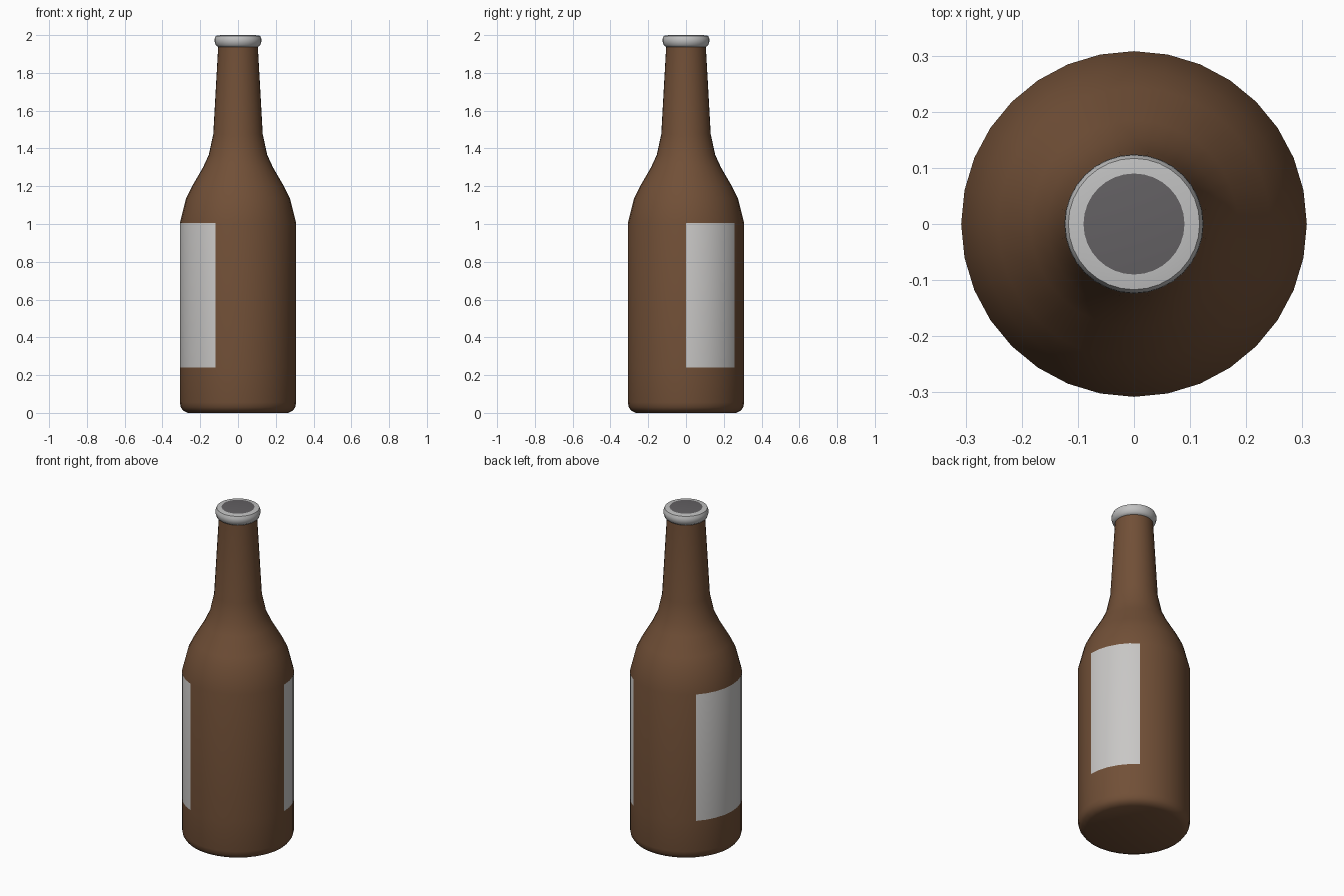
import bpy, bmesh, math

if "Cube" in bpy.data.objects:
    bpy.data.objects.remove(bpy.data.objects["Cube"])

SIDES = 32


def material(name, rgb):
    m = bpy.data.materials.new(name)
    m.diffuse_color = (*rgb, 1)
    m.use_nodes = True
    m.node_tree.nodes["Principled BSDF"].inputs["Base Color"].default_value = m.diffuse_color
    return m


brown = material("brown_glass", (0.165, 0.079, 0.038))
paper = material("label_paper", (0.58, 0.57, 0.56))
silver = material("silver_cap", (0.53, 0.53, 0.53))
grey = material("dark_grey", (0.125, 0.118, 0.125))


def lathe(name, profile, materials, rule):
    """Spin (radius, z) points round z, close both ends, colour by rule(angle, radius, z)."""
    bm = bmesh.new()
    rings = []
    for r, z in profile:
        rings.append([bm.verts.new((r * math.cos(2 * math.pi * i / SIDES),
                                    r * math.sin(2 * math.pi * i / SIDES), z))
                      for i in range(SIDES)])
    for low, high in zip(rings, rings[1:]):
        for i in range(SIDES):
            j = (i + 1) % SIDES
            bm.faces.new((low[i], low[j], high[j], high[i]))
    bm.faces.new(rings[0][::-1])
    bm.faces.new(rings[-1])
    for f in bm.faces:
        c = f.calc_center_median()
        angle = math.degrees(math.atan2(c.y, c.x)) % 360
        f.material_index = rule(angle, math.hypot(c.x, c.y), c.z)
    mesh = bpy.data.meshes.new(name)
    bm.to_mesh(mesh)
    bm.free()
    for m in materials:
        mesh.materials.append(m)
    ob = bpy.data.objects.new(name, mesh)
    bpy.context.collection.objects.link(ob)
    bpy.context.view_layer.objects.active = ob
    ob.select_set(True)
    bpy.ops.object.shade_smooth_by_angle(angle=math.radians(40))
    ob.select_set(False)
    return ob


# Bottle body; the two labels are face bands on the straight wall
def label_rule(angle, radius, z):
    on_label = angle < 56.25 or 135 < angle < 247.5
    return int(0.24 < z < 1.0 and on_label)


lathe("bottle", [(0.265, 0.0), (0.29, 0.012), (0.303, 0.03), (0.308, 0.055),
                 (0.308, 0.24), (0.308, 1.005), (0.275, 1.135), (0.243, 1.2),
                 (0.185, 1.3), (0.155, 1.365), (0.131, 1.475), (0.105, 1.94)],
      [brown, paper], label_rule)

# Crimped cap with a dark disc on top
lathe("cap", [(0.104, 1.936), (0.118, 1.947), (0.124, 1.968), (0.123, 1.982),
              (0.117, 1.996), (0.09, 2.0)],
      [silver, grey], lambda angle, radius, z: int(radius < 0.05 and z > 1.99))
